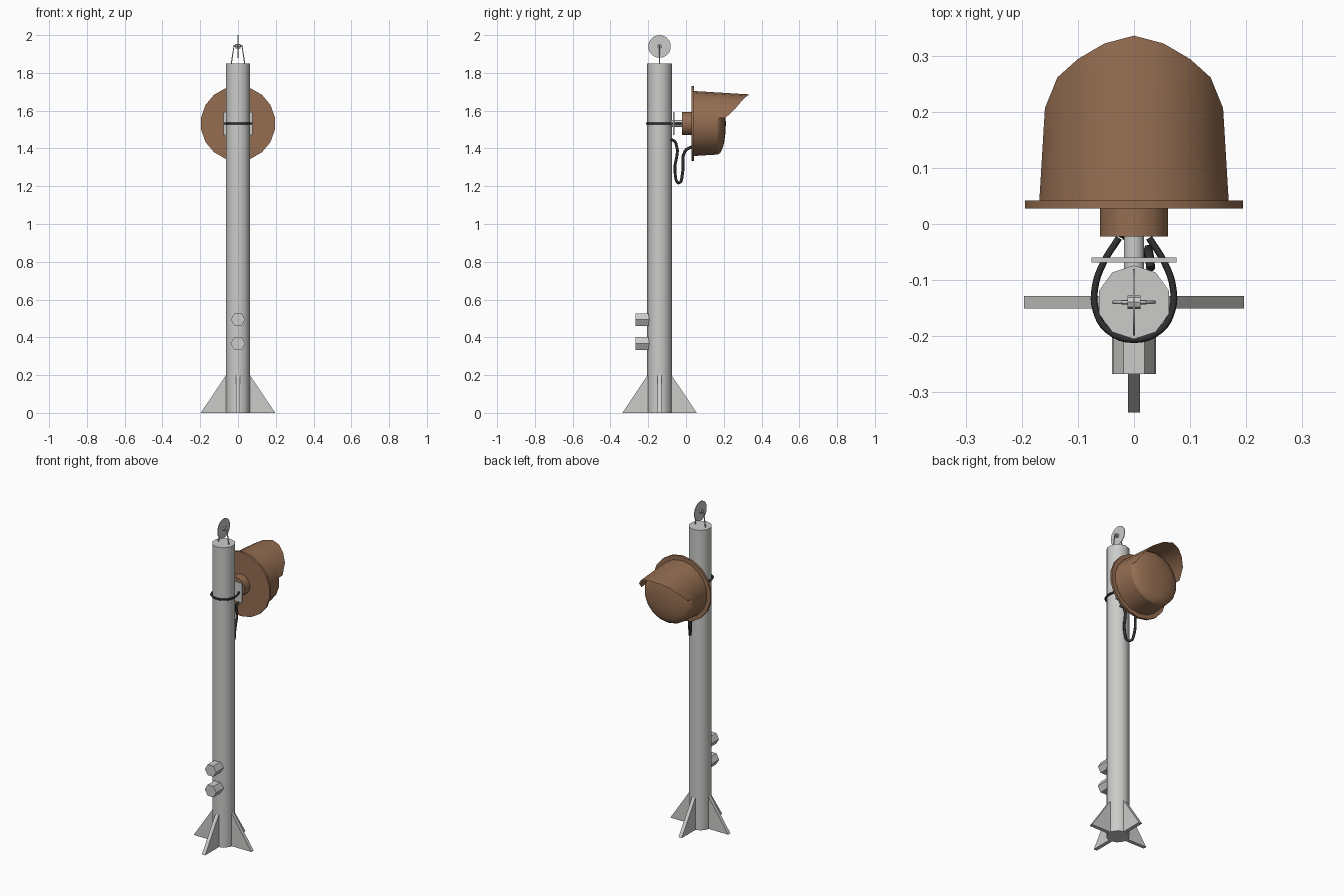
import bpy, bmesh, math
from mathutils import Vector

if "Cube" in bpy.data.objects:
    bpy.data.objects.remove(bpy.data.objects["Cube"])

PY, LZ = -0.14, 1.532          # pole axis (y) and lamp axis (z)


def mat(name, col):
    m = bpy.data.materials.new(name)
    m.diffuse_color = (*col, 1)
    m.use_nodes = True
    m.node_tree.nodes["Principled BSDF"].inputs["Base Color"].default_value = m.diffuse_color
    return m


STEEL = mat("galvanised_steel", (0.60, 0.60, 0.59))
BROWN = mat("lamp_brown", (0.30, 0.155, 0.083))
BLACK = mat("cable_black", (0.03, 0.03, 0.032))


def finish(bm, name, m, smooth=True):
    bmesh.ops.remove_doubles(bm, verts=bm.verts, dist=1e-5)
    bmesh.ops.recalc_face_normals(bm, faces=bm.faces)
    me = bpy.data.meshes.new(name)
    bm.to_mesh(me)
    bm.free()
    me.materials.append(m)
    ob = bpy.data.objects.new(name, me)
    bpy.context.collection.objects.link(ob)
    if smooth:
        bpy.ops.object.select_all(action='DESELECT')
        ob.select_set(True)
        bpy.context.view_layer.objects.active = ob
        bpy.ops.object.shade_smooth_by_angle(angle=math.radians(42))
    return ob


def lathe(name, profile, n, centre, axis, m, phase=0, caps=True, smooth=True):
    """Revolve (position, radius) pairs about an axis through centre."""
    bm = bmesh.new()
    rings = []
    for t, r in profile:
        ring = []
        for i in range(n):
            a = math.tau * i / n + phase
            u, v = r * math.sin(a), r * math.cos(a)
            p = {'x': (t, u, v), 'y': (u, t, v), 'z': (u, v, t)}[axis]
            ring.append(bm.verts.new(Vector(centre) + Vector(p)))
        rings.append(ring)
    for a, b in zip(rings, rings[1:]):
        for i in range(n):
            j = (i + 1) % n
            bm.faces.new((a[i], a[j], b[j], b[i]))
    if caps:
        for ring, (t, r) in ((rings[0], profile[0]), (rings[-1], profile[-1])):
            if r > 0:
                bm.faces.new(ring)
    return finish(bm, name, m, smooth)


def box(name, lo, hi, m):
    bm = bmesh.new()
    bmesh.ops.create_cube(bm, size=1)
    lo, hi = Vector(lo), Vector(hi)
    for v in bm.verts:
        v.co = Vector([(lo[k] + hi[k]) / 2 + v.co[k] * (hi[k] - lo[k]) for k in range(3)])
    return finish(bm, name, m, False)


def tube(name, pts, r, m, smooth_path=True):
    cu = bpy.data.curves.new(name, 'CURVE')
    cu.dimensions = '3D'
    cu.bevel_depth, cu.bevel_resolution, cu.use_fill_caps = r, 1, True
    cu.resolution_u = 4
    sp = cu.splines.new('BEZIER' if smooth_path else 'POLY')
    if smooth_path:
        sp.bezier_points.add(len(pts) - 1)
        for b, p in zip(sp.bezier_points, pts):
            b.co = p
            b.handle_left_type = b.handle_right_type = 'AUTO'
    else:
        sp.points.add(len(pts) - 1)
        for b, p in zip(sp.points, pts):
            b.co = (*p, 1)
    cu.materials.append(m)
    ob = bpy.data.objects.new(name, cu)
    bpy.context.collection.objects.link(ob)
    bpy.ops.object.select_all(action='DESELECT')
    ob.select_set(True)
    bpy.context.view_layer.objects.active = ob
    bpy.ops.object.convert(target='MESH')


# Pole
lathe("pole", [(0, 0.066), (1.85, 0.066)], 10, (0, PY, 0), 'z', STEEL)

# Four triangular base fins
for k in range(4):
    a = k * math.pi / 2
    d, s = Vector((math.cos(a), math.sin(a), 0)), Vector((-math.sin(a), math.cos(a), 0))
    bm = bmesh.new()
    sides = []
    for w in (-0.011, 0.011):
        sides.append([bm.verts.new(Vector((0, PY, z)) + d * r + s * w)
                      for r, z in ((0.04, 0), (0.197, 0), (0.063, 0.2), (0.04, 0.2))])
    bm.faces.new(sides[0])
    bm.faces.new(sides[1])
    for i in range(4):
        j = (i + 1) % 4
        bm.faces.new((sides[0][i], sides[0][j], sides[1][j], sides[1][i]))
    finish(bm, f"base_fin_{k + 1}", STEEL, False)

# Two hexagonal bolts
for k, (z, r, ph) in enumerate(((0.368, 0.039, math.pi / 2), (0.494, 0.038, math.pi / 2))):
    lathe(f"hex_bolt_{k + 1}", [(-0.268, r), (-0.19, r)], 6, (0, 0, z), 'y',
          STEEL, phase=ph, smooth=False)

# Pulley on top: disc, axle and two wire legs
lathe("pulley_wheel", [(-0.002, 0.06), (0.002, 0.06)], 18, (0, PY, 1.94), 'x', STEEL)
lathe("pulley_axle", [(-0.022, 0.004), (-0.012, 0.004), (-0.012, 0.012),
                      (0.012, 0.012), (0.012, 0.004), (0.022, 0.004)],
      8, (0, PY, 1.94), 'x', STEEL)
for s in (-1, 1):
    tube("pulley_leg_" + ("left" if s < 0 else "right"),
         [(s * 0.036, PY, 1.845), (s * 0.021, PY, 1.945), (s * 0.01, PY, 1.945)],
         0.0035, STEEL, False)

# Mounting bracket and stub pipe
box("bracket_plate", (-0.076, -0.069, LZ - 0.06), (0.076, -0.060, LZ + 0.06), STEEL)
lathe("bracket_pipe", [(-0.09, 0.019), (-0.015, 0.019)], 10, (0, 0, LZ), 'y', STEEL)

# Strap looped around the pole
half = [(0.075 * 0.36, -0.025), (0.055, -0.07), (0.070, -0.115), (0.068, -0.155),
        (0.047, -0.19)]
loop = [(-x, y) for x, y in half] + [(0, -0.207)] + half[::-1]
tube("pole_strap", [(x, y, LZ) for x, y in loop], 0.006, BLACK)

# Hanging power cable
tube("power_cable", [(0.03, -0.08, 1.45), (0.027, -0.054, 1.43), (0.018, -0.058, 1.27),
                     (0.0, -0.038, 1.217), (-0.018, -0.018, 1.27),
                     (-0.022, -0.006, 1.385), (-0.02, 0.032, 1.41)], 0.008, BLACK)

# Lamp housing and flange
C = (0, 0, LZ)
lathe("lamp_housing", [(-0.022, 0.062), (0.03, 0.062)], 18, C, 'y', BROWN)
lathe("lamp_flange", [(0.028, 0.198), (0.042, 0.198)], 18, C, 'y', BROWN)


# Tapered lamp body, with a visor sheet following the upper rim
def rad(y):
    return 0.172 - 0.061 * (y - 0.042)


lathe("lamp_body", [(0.042, 0.172), (0.168, rad(0.168))], 18, C, 'y', BROWN, caps=False)
tips = [0.337, 0.323, 0.295, 0.262, 0.207]
bm = bmesh.new()
rows = []
for k in range(-4, 5):
    a, yt = math.radians(20 * k), tips[abs(k)]
    rows.append([bm.verts.new((rad(y) * math.sin(a), y, LZ + rad(y) * math.cos(a)))
                 for y in (0.168, yt)])
for p, q in zip(rows, rows[1:]):
    bm.faces.new((p[0], q[0], q[1], p[1]))
finish(bm, "lamp_visor", BROWN)

# Domed lens
R = rad(0.168)
lathe("lamp_lens", [(0.168 + 0.043 * math.sin(t), R * math.cos(t) if t < 1.5 else 0)
                    for t in [i * math.pi / 10 for i in range(6)]],
      18, C, 'y', BROWN, caps=False)
